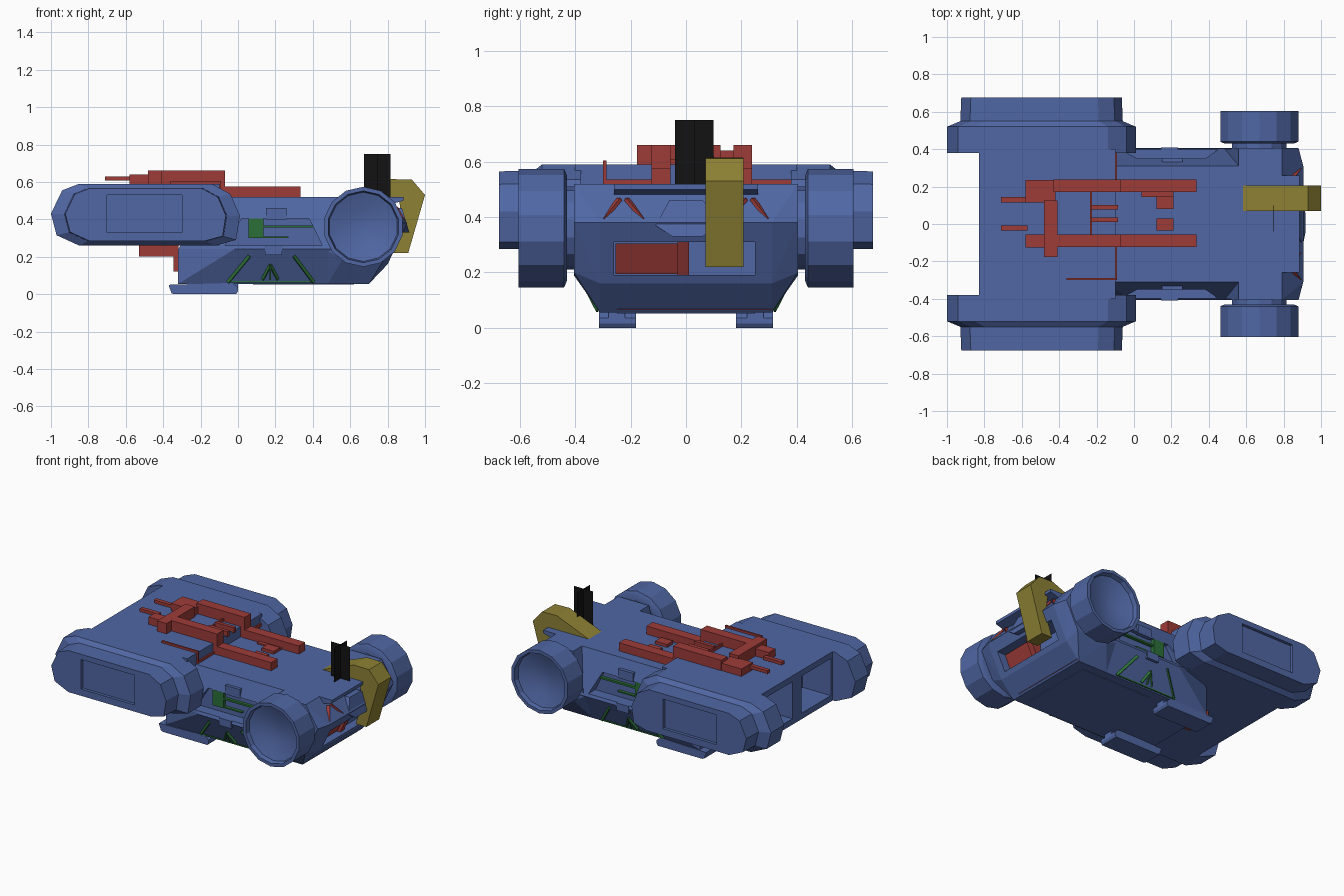
import bpy, bmesh, math
from mathutils import Vector, Matrix

if "Cube" in bpy.data.objects:
    bpy.data.objects.remove(bpy.data.objects["Cube"])


def mat(name, rgb):
    m = bpy.data.materials.new(name)
    m.diffuse_color = (*rgb, 1)
    m.use_nodes = True
    m.node_tree.nodes["Principled BSDF"].inputs["Base Color"].default_value = m.diffuse_color
    return m


BLUE = mat("blue", (0.08, 0.135, 0.37))
RED = mat("red", (0.34, 0.045, 0.04))
GREEN = mat("green", (0.025, 0.16, 0.04))
YELLOW = mat("yellow", (0.27, 0.22, 0.035))
BLACK = mat("black", (0.006, 0.006, 0.006))


def finish(bm, name, m, mirror=False):
    if mirror:  # duplicate across the centre line
        d = bmesh.ops.duplicate(bm, geom=bm.verts[:] + bm.edges[:] + bm.faces[:])["geom"]
        for v in d:
            if isinstance(v, bmesh.types.BMVert):
                v.co.y *= -1
    bmesh.ops.recalc_face_normals(bm, faces=bm.faces[:])
    me = bpy.data.meshes.new(name)
    bm.to_mesh(me)
    bm.free()
    me.materials.append(m)
    ob = bpy.data.objects.new(name, me)
    bpy.context.collection.objects.link(ob)
    return ob


def loft(name, rings, m, mirror=False):
    bm = bmesh.new()
    loops = [[bm.verts.new(p) for p in r] for r in rings]
    for a, b in zip(loops, loops[1:]):
        for i in range(len(a)):
            j = (i + 1) % len(a)
            bm.faces.new((a[i], a[j], b[j], b[i]))
    bm.faces.new(loops[0])
    bm.faces.new(loops[-1])
    return finish(bm, name, m, mirror)


def prism(name, xz, y0, y1, m, mirror=False):
    return loft(name, [[(x, y, z) for x, z in xz] for y in (y0, y1)], m, mirror)


def box(name, x0, x1, y0, y1, z0, z1, m, mirror=False):
    return prism(name, [(x0, z0), (x1, z0), (x1, z1), (x0, z1)], y0, y1, m, mirror)


def hull(name, pts, m):
    bm = bmesh.new()
    for x, y, z in pts:
        bm.verts.new((x, y, z))
        bm.verts.new((x, -y, z))
    bmesh.ops.convex_hull(bm, input=bm.verts[:])
    return finish(bm, name, m)


def bar(name, a, b, w, t, m):
    a, b = Vector(a), Vector(b)
    d = b - a
    rot = d.to_track_quat('X', 'Z').to_matrix().to_4x4()
    bm = bmesh.new()
    bmesh.ops.create_cube(bm, size=1, matrix=Matrix.Translation((a + b) / 2) @ rot
                          @ Matrix.Diagonal((d.length, w, t, 1)))
    return finish(bm, name, m, True)


def cut(ob, cutter):
    mod = ob.modifiers.new("cut", 'BOOLEAN')
    mod.operation, mod.solver, mod.object = 'DIFFERENCE', 'EXACT', cutter
    bpy.context.view_layer.objects.active = ob
    bpy.ops.object.modifier_apply(modifier=mod.name)
    bpy.data.objects.remove(cutter)


# Central hull with side recesses
body = hull("hull", [(-.32, .31, .055), (-.32, .31, .24), (-.02, .405, .24),
                     (-.15, .31, .52), (.58, .31, .055), (.58, .405, .24), (.58, .31, .52)], BLUE)
for y0, y1 in ((.325, .5), (-.5, -.325)):
    cut(body, prism("recess_cutter", [(-.07, .26), (.45, .26), (.38, .405), (.02, .405)], y0, y1, BLUE))

# Nose with front grille opening
nose = hull("nose", [(.48, .31, .055), (.70, .31, .055), (.80, .31, .16), (.48, .40, .23),
                     (.56, .405, .19), (.79, .405, .20), (.88, .405, .38), (.905, .31, .38),
                     (.56, .405, .52), (.79, .405, .52)], BLUE)
cut(nose, box("grille_cutter", .755, 1, -.26, .25, .19, .31, BLUE))
prism("grille_block", [(.74, .195), (.765, .195), (.815, .305), (.74, .305)], -.255, .005, RED)
prism("grille_post", [(.74, .19), (.785, .19), (.84, .31), (.74, .31)], -.03, .01, RED)
prism("nose_hood", [(.75, .52), (.885, .52), (.885, .50), (.78, .47)], -.26, .26, BLUE)
loft("nose_badge_plate", [[(x - (z - .40) * .3, y, z) for y, z in
     [(-.11, .37), (-.05, .33), (.06, .33), (.14, .38), (.06, .46), (-.06, .46)]]
     for x in (.85, .895)], BLUE)
for y0, y1 in ((.215, .15), (.24, .30)):
    bar("nose_strut", (.842, y0, .465), (.885, y1, .39), .02, .012, RED)
box("lower_nose_strip", .69, .712, -.25, .31, .066, .076, RED)
box("belly_plate", .08, .62, -.25, .25, .051, .06, BLUE)

# Rear deck: slabs around two open bays
box("deck_top", -.83, -.10, -.40, .40, .55, .59, BLUE)
box("deck_bottom", -.83, -.10, -.40, .40, .26, .30, BLUE)
box("deck_core", -.62, -.10, -.40, .40, .29, .56, BLUE)
box("deck_rib", -.83, -.60, -.05, .05, .29, .56, BLUE)
box("deck_side_wall", -.83, -.60, .36, .40, .29, .56, BLUE, True)

# Side pods
prof = [(-1, .43), (-.94, .555), (-.85, .59), (-.14, .59), (-.04, .535), (.01, .42),
        (-.01, .29), (-.12, .26), (-.85, .26), (-.97, .315)]


def pod_ring(y, s):
    return [(-.49 + (x + .49) * s, y, .425 + (z - .425) * s) for x, z in prof]


pods = loft("side_pods", [pod_ring(.38, 1), pod_ring(.52, 1), pod_ring(.55, .86),
                          pod_ring(.675, .85)], BLUE, True)
cut(pods, box("panel_cutter", -.70, -.30, .655, .8, .33, .53, BLUE, True))

# Front turbines with dished faces, lathed round the y axis
N = 14
rings = [[(.67 + r * math.cos(2 * math.pi * (i + .5) / N), y, .36 + r * math.sin(2 * math.pi * (i + .5) / N))
          for i in range(N)] for r, y in
         [(.15, .39), (.15, .43), (.19, .43), (.214, .44), (.214, .605), (.192, .605),
          (.185, .575), (.10, .545), (.02, .535)]]
turbines = loft("turbines", rings, BLUE, True)
bpy.ops.object.select_all(action='DESELECT')
turbines.select_set(True)
bpy.context.view_layer.objects.active = turbines
bpy.ops.object.shade_smooth_by_angle(angle=math.radians(24))

# Landing skids
prism("skids", [(-.37, .045), (-.355, .005), (-.34, 0), (-.01, 0), (.0, .015), (0, .035), (-.03, .06),
                (-.37, .05)], .18, .315, BLUE, True)
box("skid_rails", -.25, 0, .22, .28, .03, .06, BLUE, True)

# Side details in the recesses and on the lower flanks
box("side_green_box", .055, .135, .30, .35, .30, .405, GREEN, True)
box("side_green_rail", .13, .40, .315, .345, .355, .367, GREEN, True)
box("side_green_pipe", .13, .27, .315, .345, .30, .308, GREEN, True)
box("side_upper_hatch", .15, .26, .30, .352, .40, .46, BLUE, True)
box("side_lower_hatch", .145, .235, .36, .408, .21, .26, BLUE, True)


def flank(x, z):
    return (x, .312 + .095 * (z - .055) / .185, z)


for x0, z0, x1, z1 in ((.06, .205, -.055, .065), (.30, .205, .405, .065), (.17, .155, .13, .08),
                       (.172, .16, .172, .08), (.175, .155, .215, .08)):
    bar("flank_stripe", flank(x0, z0), flank(x1, z1), .008, .02, GREEN)
bar("flank_line", flank(-.06, .066), flank(.41, .066), .008, .008, GREEN)

# Roof guns and frame
for y in (-.09, .205):
    box("gun_rail", -.43, .335, y - .034, y + .034, .515, .575, RED)
    box("gun_body", -.43, -.07, y - .034, y + .034, .575, .66, RED)
box("gun_block_left", -.58, -.42, .115, .236, .59, .64, RED)
box("gun_block_right", -.58, -.42, -.125, -.055, .59, .64, RED)
box("gun_crossbar", -.48, -.41, -.177, .125, .585, .66, RED)
for y in (-.022, .13):
    box("gun_barrel", -.71, -.57, y - .014, y + .014, .607, .628, RED)
for y0, y1 in ((.08, .15), (-.035, .03)):
    box("roof_block", .12, .21, y0, y1, .515, .54, RED)
for y in (.022, .09):
    box("roof_pipe", -.23, -.085, y - .012, y + .012, .585, .62, RED)
box("roof_rod", -.235, -.225, -.06, .175, .59, .61, RED)
box("roof_link", .04, .21, .145, .172, .515, .53, RED)
box("roof_edge_left", -.105, -.09, .23, .38, .515, .535, RED)
box("roof_edge_right", -.105, -.09, -.295, -.12, .515, .535, RED)
box("roof_side_rod", -.36, -.09, -.30, -.288, .588, .604, RED)
box("roof_side_post", -.102, -.09, -.30, -.288, .515, .604, RED)

# Equipment under the rear deck
box("under_block", -.53, -.32, -.10, .08, .20, .265, RED)
box("under_post", -.345, -.318, -.10, .08, .12, .265, RED)

# Yellow front arm
prism("front_arm", [(.57, .515), (.82, .615), (.93, .612), (1, .53), (.91, .22), (.83, .22), (.88, .38),
                    (.86, .51)], .07, .207, YELLOW)

# Crossed antenna plates
box("antenna_plate_long", .675, .815, .0295, .0305, .51, .75, BLACK)
box("antenna_plate_wide", .7445, .7455, -.04, .10, .51, .75, BLACK)
